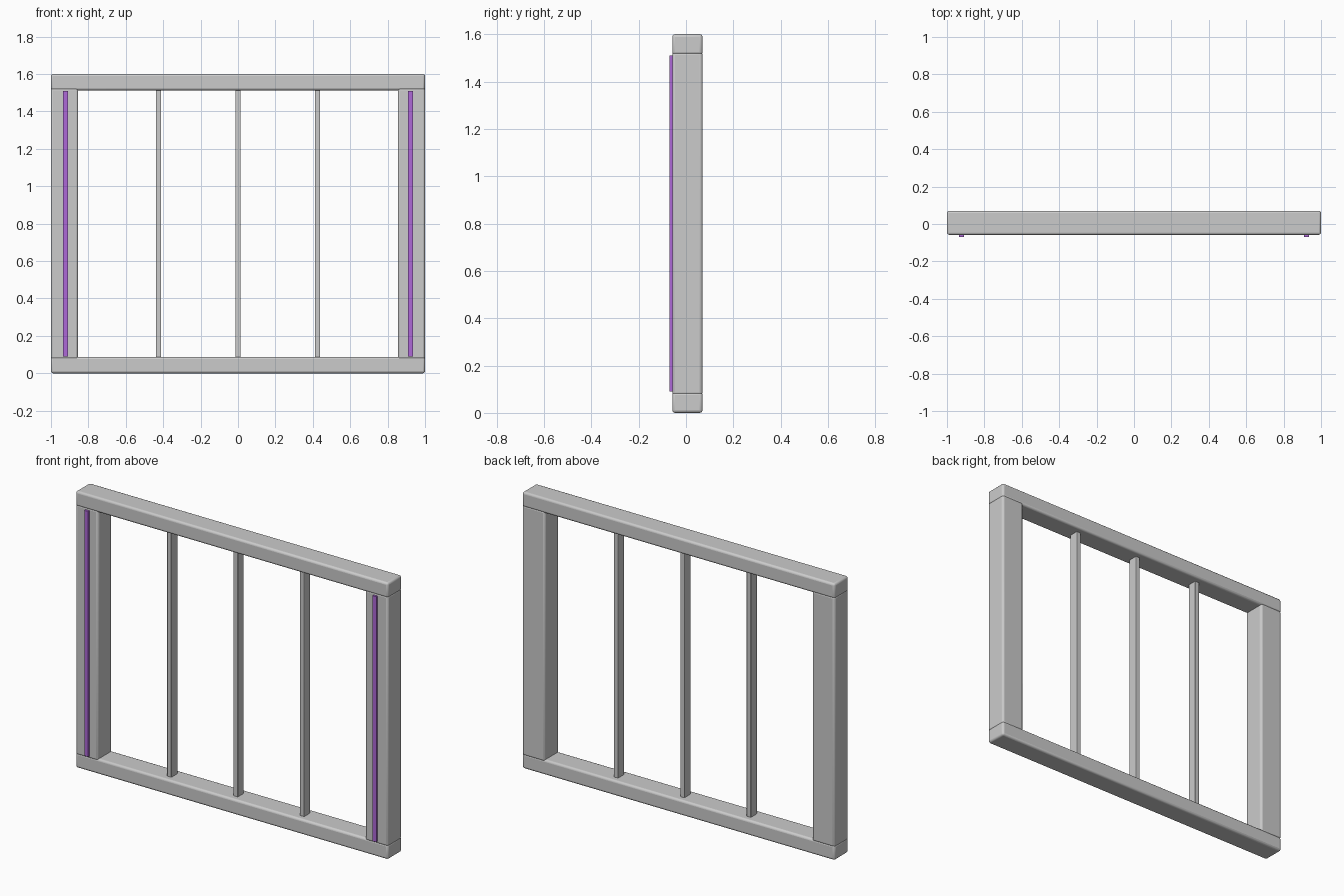
import bpy

if "Cube" in bpy.data.objects:
    bpy.data.objects.remove(bpy.data.objects["Cube"])


def box(name, x, y, z, bevel=0.0, mat=None):
    """Box from (min, max) ranges, with optional rounded edges."""
    bpy.ops.mesh.primitive_cube_add(
        size=1, location=(sum(x) / 2, sum(y) / 2, sum(z) / 2))
    ob = bpy.context.object
    ob.name = name
    ob.scale = (x[1] - x[0], y[1] - y[0], z[1] - z[0])
    bpy.ops.object.transform_apply(location=False, rotation=False, scale=True)
    if bevel:
        mod = ob.modifiers.new("rounded_edges", "BEVEL")
        mod.width = bevel
        mod.segments = 3
        bpy.ops.object.shade_smooth_by_angle()
    if mat:
        ob.data.materials.append(mat)
    return ob


purple = bpy.data.materials.new("purple_strip")
purple.diffuse_color = (0.42, 0.14, 0.68, 1)
purple.use_nodes = True
purple.node_tree.nodes["Principled BSDF"].inputs["Base Color"].default_value = purple.diffuse_color

DEPTH = (-0.058, 0.07)

# Top and bottom rails
box("bottom_rail", (-1, 1), DEPTH, (0, 0.087), 0.012)
box("top_rail", (-1, 1), DEPTH, (1.513, 1.6), 0.012)

# Side stiles with a purple strip on the front of each
for side, s in (("left", -1), ("right", 1)):
    box(side + "_stile", sorted((s * 1.0, s * 0.855)), DEPTH, (0.075, 1.525), 0.012)
    box(side + "_strip", sorted((s * 0.91, s * 0.935)), (-0.07, -0.05),
        (0.09, 1.51), 0, purple)

# Slim vertical bars between the rails
for name, x in (("left", -0.425), ("middle", 0.0), ("right", 0.425)):
    box(name + "_bar", (x - 0.014, x + 0.014), (-0.022, 0.034), (0.085, 1.515), 0.003)
